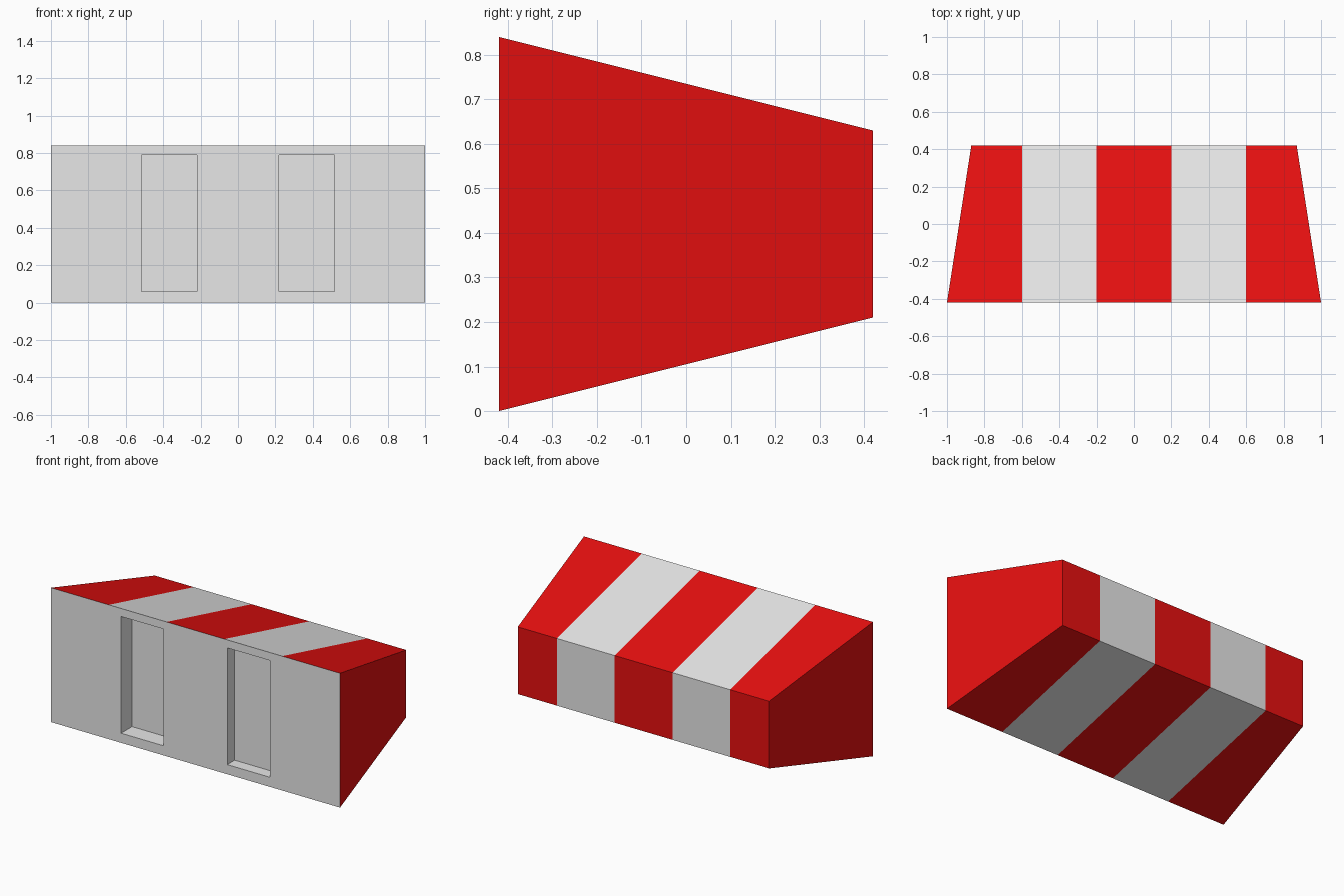
import bpy
import bmesh
from mathutils import Vector

cube = bpy.data.objects.get("Cube")
if cube:
    bpy.data.objects.remove(cube, do_unlink=True)

HALF_DEPTH = 0.42
MID_Z = 0.42


def make_material(name, colour):
    mat = bpy.data.materials.new(name)
    mat.use_nodes = True
    mat.diffuse_color = colour
    mat.node_tree.nodes["Principled BSDF"].inputs["Base Color"].default_value = colour
    return mat


def make_object(name, bm):
    mesh = bpy.data.meshes.new(name)
    bm.normal_update()
    bm.to_mesh(mesh)
    bm.free()
    obj = bpy.data.objects.new(name, mesh)
    bpy.context.collection.objects.link(obj)
    return obj


def make_cutter(x_mid, depth):
    bm = bmesh.new()
    bmesh.ops.create_cube(bm, size=1)
    bmesh.ops.scale(bm, vec=(0.295, depth * 2, 0.73), verts=bm.verts)
    bmesh.ops.translate(bm, vec=(x_mid, -HALF_DEPTH, 0.425), verts=bm.verts)
    cutter = make_object("recess_cutter", bm)
    cutter.hide_render = True
    return cutter


grey = make_material("light_grey", (0.8, 0.8, 0.8, 1))
red = make_material("red", (0.8, 0.005, 0.005, 1))

# Tapered block, wide at the front and narrow at the back
bm = bmesh.new()
bmesh.ops.create_cube(bm, size=2)
for v in bm.verts:
    back = v.co.y > 0
    v.co = Vector((v.co.x * (0.87 if back else 1.0),
                   v.co.y * HALF_DEPTH,
                   MID_Z + v.co.z * (0.21 if back else 0.42)))

# Stripe boundaries
for x in (-0.6, -0.2, 0.2, 0.6):
    bmesh.ops.bisect_plane(bm, geom=bm.verts[:] + bm.edges[:] + bm.faces[:],
                           plane_co=(x, 0, 0), plane_no=(1, 0, 0))
body = make_object("striped_block", bm)
body.data.materials.append(grey)
body.data.materials.append(red)

# Two tall recesses in the front
bpy.context.view_layer.objects.active = body
for x_mid, depth in ((-0.3675, 0.108), (0.3675, 0.073)):
    cutter = make_cutter(x_mid, depth)
    mod = body.modifiers.new("recess", 'BOOLEAN')
    mod.operation = 'DIFFERENCE'
    mod.solver = 'EXACT'
    mod.object = cutter
    bpy.ops.object.modifier_apply(modifier=mod.name)
    bpy.data.objects.remove(cutter, do_unlink=True)

# Grey front and recesses, alternating stripes everywhere else
for face in body.data.polygons:
    x, y, z = face.center
    is_red = y > -0.3 and (abs(x) < 0.2 or abs(x) > 0.6)
    face.material_index = 1 if is_red else 0
    face.use_smooth = False
